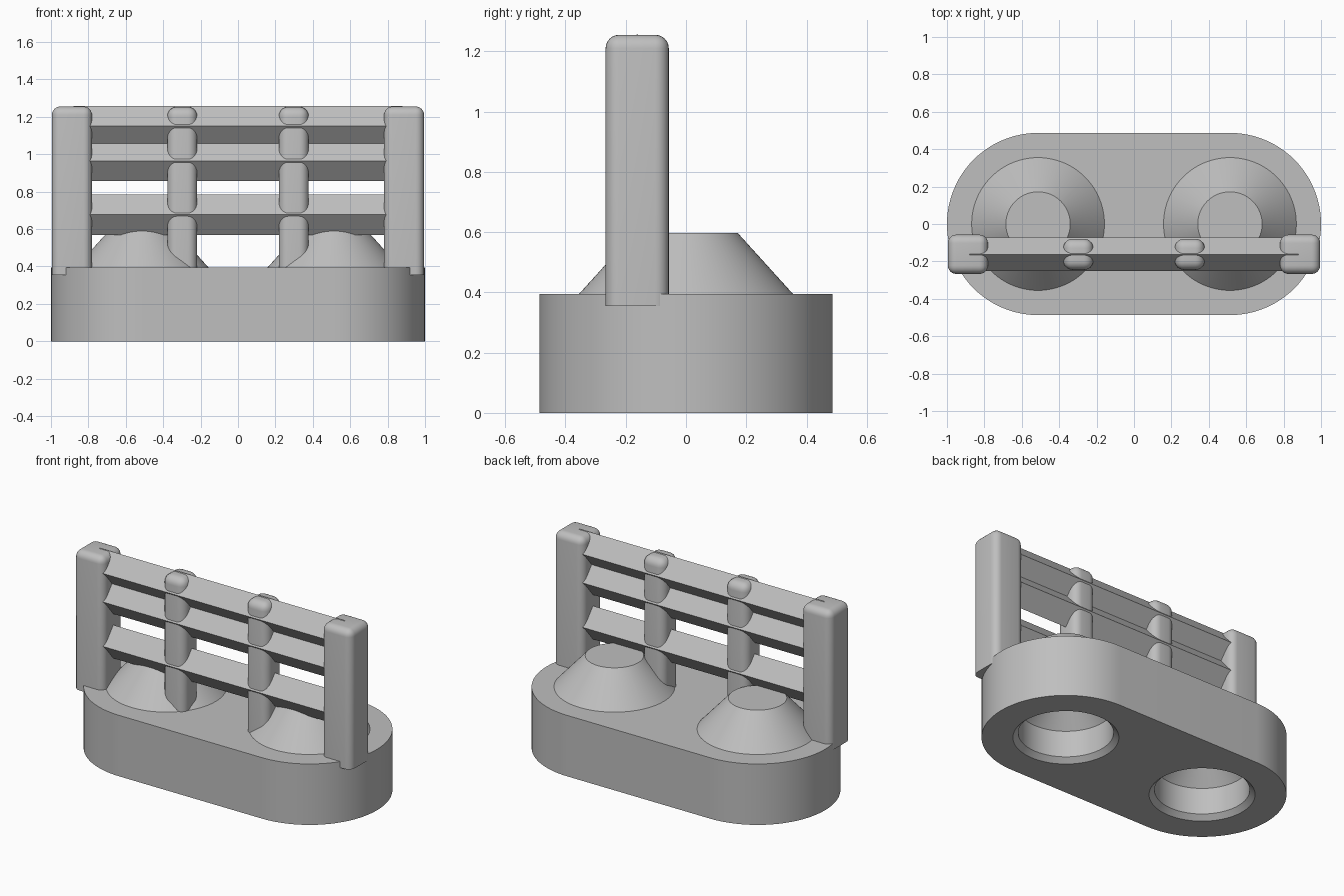
import bpy, bmesh, math

cube = bpy.data.objects.get("Cube")
if cube:
    bpy.data.objects.remove(cube, do_unlink=True)

grey = bpy.data.materials.new("plain grey")
grey.use_nodes = True
colour = (0.52, 0.52, 0.52, 1)
grey.diffuse_color = colour
grey.node_tree.nodes["Principled BSDF"].inputs["Base Color"].default_value = colour

FENCE_Y = -0.162
CONE_X = 0.513


def add_object(name, bm):
    bmesh.ops.recalc_face_normals(bm, faces=bm.faces)
    mesh = bpy.data.meshes.new(name)
    bm.to_mesh(mesh)
    bm.free()
    mesh.materials.append(grey)
    ob = bpy.data.objects.new(name, mesh)
    bpy.context.collection.objects.link(ob)
    return ob


def extrude(name, points, direction):
    bm = bmesh.new()
    face = bm.faces.new([bm.verts.new(p) for p in points])
    result = bmesh.ops.extrude_face_region(bm, geom=[face], use_keep_orig=True)
    verts = [v for v in result["geom"] if isinstance(v, bmesh.types.BMVert)]
    bmesh.ops.translate(bm, verts=verts, vec=direction)
    return add_object(name, bm)


def lathe(name, profile, x, steps=96):
    """Closed solid of revolution from (radius, z) pairs, capped at both ends."""
    bm = bmesh.new()
    rings = []
    for r, z in profile:
        angles = [math.tau * i / steps for i in range(steps)]
        rings.append([bm.verts.new((x + r * math.cos(a), r * math.sin(a), z)) for a in angles])
    for low, high in zip(rings, rings[1:]):
        for i in range(steps):
            j = (i + 1) % steps
            bm.faces.new((low[i], low[j], high[j], high[i]))
    bm.faces.new(rings[0])
    bm.faces.new(rings[-1])
    return add_object(name, bm)


def post(name, x, size_x, size_y, bottom, top, radius):
    bm = bmesh.new()
    bmesh.ops.create_cube(bm, size=1)
    bmesh.ops.scale(bm, verts=bm.verts, vec=(size_x, size_y, top - bottom))
    bmesh.ops.translate(bm, verts=bm.verts, vec=(x, FENCE_Y, (top + bottom) / 2))
    # round every edge except those of the foot
    edges = [e for e in bm.edges if max(v.co.z for v in e.verts) > bottom + 0.01]
    bmesh.ops.bevel(bm, geom=edges, offset=radius, segments=6, profile=0.5, affect='EDGES')
    return add_object(name, bm)


def smooth(ob, degrees=30):
    bpy.ops.object.select_all(action='DESELECT')
    ob.select_set(True)
    bpy.context.view_layer.objects.active = ob
    bpy.ops.object.shade_smooth_by_angle(angle=math.radians(degrees))


def boolean(ob, other, operation):
    mod = ob.modifiers.new(operation.lower(), 'BOOLEAN')
    mod.operation = operation
    mod.solver = 'EXACT'
    mod.object = other
    bpy.context.view_layer.objects.active = ob
    bpy.ops.object.modifier_apply(modifier=mod.name)
    bpy.data.objects.remove(other, do_unlink=True)


# Stadium-shaped base
outline = []
for side, start in ((1, -90), (-1, 90)):
    for i in range(49):
        a = math.radians(start + 180 * i / 48)
        outline.append((side * CONE_X + 0.487 * math.cos(a), 0.487 * math.sin(a), 0))
base = extrude("base", outline, (0, 0, 0.395))

# Truncated cones on top, chamfered sockets underneath
for x in (-CONE_X, CONE_X):
    boolean(base, lathe("cone", [(0.355, 0.3), (0.355, 0.395), (0.172, 0.597)], x), 'UNION')
for x in (-CONE_X, CONE_X):
    socket = [(0.306, -0.02), (0.306, 0), (0.275, 0.03), (0.275, 0.2), (0.1, 0.4)]
    boolean(base, lathe("socket", socket, x), 'DIFFERENCE')
smooth(base)

# Fence posts
for side, label in ((-1, "right"), (1, "left")):
    smooth(post(f"{label}_end_post", side * 0.888, 0.214, 0.21, 0.355, 1.255, 0.045), 40)
    smooth(post(f"{label}_middle_post", side * 0.298, 0.16, 0.166, 0.355, 1.253, 0.05), 40)

# Diamond-section rails
for label, z in (("top", 1.15), ("middle", 0.965), ("bottom", 0.677)):
    diamond = [(-0.88, FENCE_Y + dy, z + dz)
               for dy, dz in ((0.09, 0), (0, 0.108), (-0.09, 0), (0, -0.108))]
    extrude(f"{label}_rail", diamond, (1.76, 0, 0))
